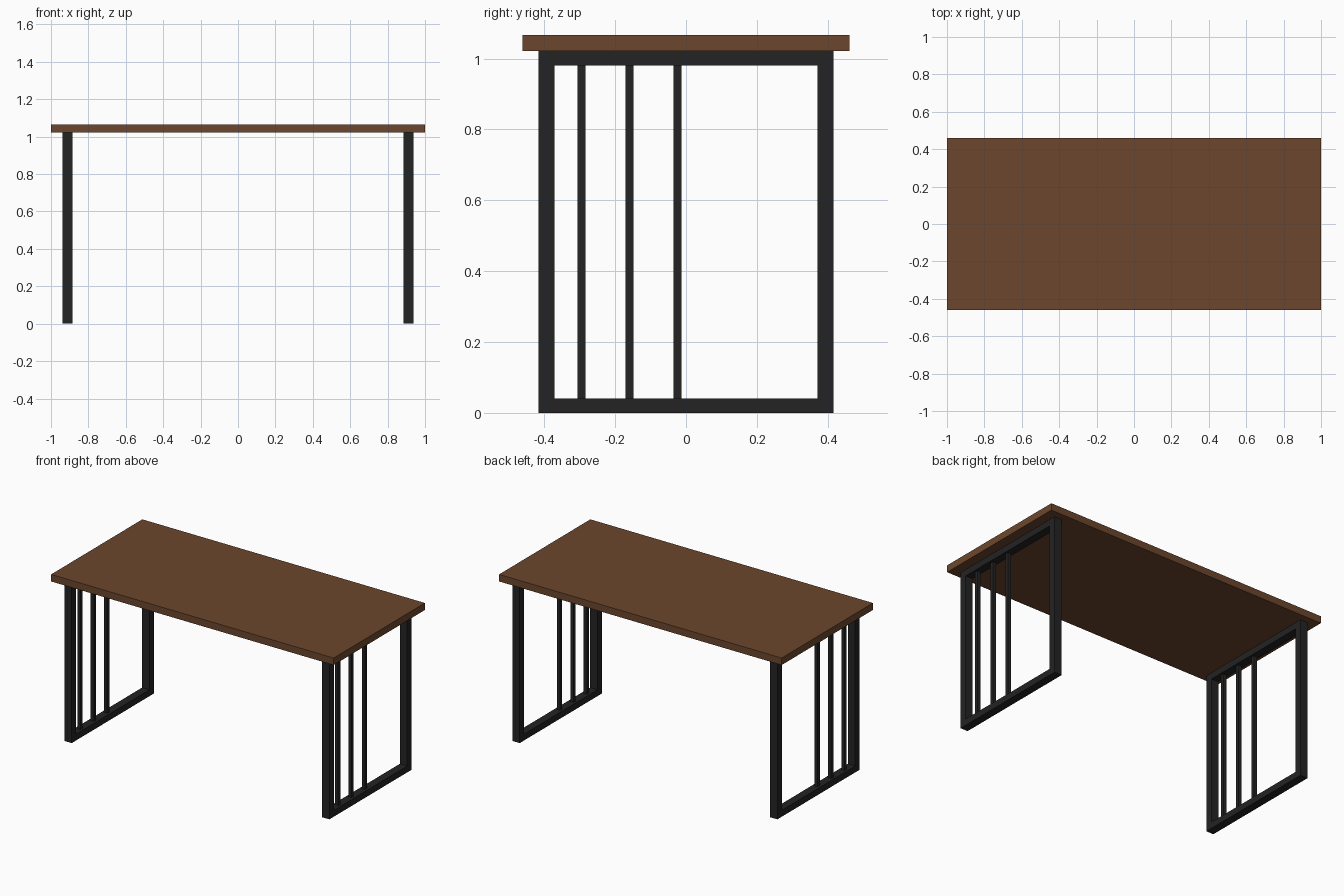
import bpy

cube = bpy.data.objects.get("Cube")
if cube:
    bpy.data.objects.remove(cube, do_unlink=True)


def make_material(name, rgb):
    mat = bpy.data.materials.new(name)
    mat.use_nodes = True
    colour = (*rgb, 1.0)
    mat.diffuse_color = colour
    mat.node_tree.nodes["Principled BSDF"].inputs["Base Color"].default_value = colour
    return mat


def box(name, low, high, mat):
    """Axis-aligned box between two corners."""
    bpy.ops.mesh.primitive_cube_add(size=1)
    obj = bpy.context.object
    obj.name = name
    for v in obj.data.vertices:
        v.co = [(a + b) / 2 + c * (b - a) for a, b, c in zip(low, high, v.co)]
    obj.data.materials.append(mat)
    return obj


wood = make_material("brown wood", (0.15, 0.062, 0.026))
metal = make_material("black metal", (0.017, 0.017, 0.018))

FRAME_TOP = 1.021
RAIL = 0.041       # rail height
POST = 0.045       # post width along the frame
HALF_DEPTH = 0.416
FRAME_X = 0.912    # centre of each end frame
HALF_TUBE = 0.026
HALF_SLAT = 0.011

# Tabletop
box("tabletop", (-1, -0.461, FRAME_TOP), (1, 0.461, 1.066), wood)

# End frames, the same way round on both sides
for side, sx in (("left", 1), ("right", -1)):
    x0, x1 = sx * FRAME_X - HALF_TUBE, sx * FRAME_X + HALF_TUBE

    # Posts
    for place, sy in (("front", -1), ("back", 1)):
        y0, y1 = sorted((sy * HALF_DEPTH, sy * (HALF_DEPTH - POST)))
        box(f"{side}_{place}_post", (x0, y0, 0), (x1, y1, FRAME_TOP), metal)

    # Rails between the posts
    inner = HALF_DEPTH - POST
    for place, z in (("bottom", 0), ("top", FRAME_TOP - RAIL)):
        box(f"{side}_{place}_rail", (x0, -inner, z), (x1, inner, z + RAIL), metal)

    # Slender upright bars grouped towards the front
    for i in range(3):
        y = -0.295 + i * 0.1355
        box(f"{side}_upright_bar_{i + 1}",
            (sx * FRAME_X - HALF_SLAT, y - HALF_SLAT, RAIL),
            (sx * FRAME_X + HALF_SLAT, y + HALF_SLAT, FRAME_TOP - RAIL), metal)
